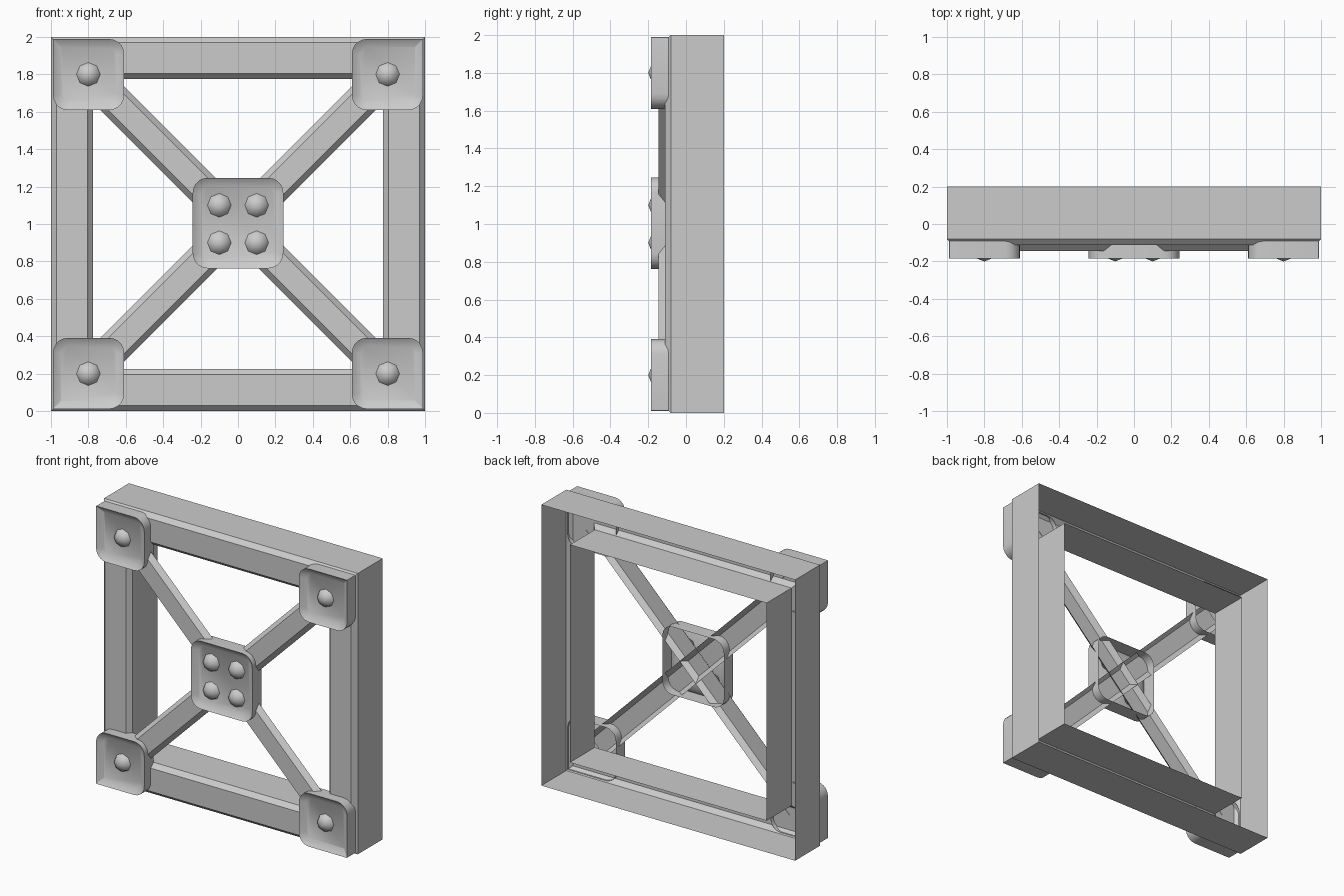
import bpy, bmesh, math
from mathutils import Vector

if "Cube" in bpy.data.objects:
    bpy.data.objects.remove(bpy.data.objects["Cube"])

grey = bpy.data.materials.new("plain grey")
grey.diffuse_color = (0.6, 0.6, 0.6, 1)
grey.use_nodes = True
grey.node_tree.nodes["Principled BSDF"].inputs["Base Color"].default_value = grey.diffuse_color


def make(name, bm, smooth=False):
    me = bpy.data.meshes.new(name)
    bm.to_mesh(me)
    bm.free()
    me.materials.append(grey)
    ob = bpy.data.objects.new(name, me)
    bpy.context.collection.objects.link(ob)
    if smooth:
        bpy.ops.object.select_all(action='DESELECT')
        ob.select_set(True)
        bpy.context.view_layer.objects.active = ob
        bpy.ops.object.shade_smooth_by_angle(angle=math.radians(50))
    return ob


def bridge(bm, a, b, closed=True):
    n = len(a)
    for i in range(n if closed else n - 1):
        j = (i + 1) % n
        bm.faces.new((a[i], a[j], b[j], b[i]))


# square frame: channel profile (half size, y), open at the back
bm = bmesh.new()
profile = [(1, 0.2), (1, -0.08), (0.97, -0.112), (0.805, -0.112), (0.775, -0.08), (0.775, 0.2)]
rings = [[bm.verts.new((sx * r, y, 1 + sz * r))
          for sx, sz in ((-1, -1), (1, -1), (1, 1), (-1, 1))] for r, y in profile]
for a, b in zip(rings, rings[1:]):
    bridge(bm, a, b)
# each face winds outward along the profile
bmesh.ops.recalc_face_normals(bm, faces=bm.faces)
front = max(bm.faces, key=lambda f: abs(f.normal.y))
if front.normal.y > 0:
    bmesh.ops.reverse_faces(bm, faces=bm.faces)
make("square_frame", bm)

# diagonal braces: shallow open channels crossing at the centre
for name, s in (("rising_brace", 1), ("falling_brace", -1)):
    bm = bmesh.new()
    across = Vector((-s, 0, 1)).normalized()
    ends = []
    for e in (-0.8, 0.8):
        mid = Vector((e, 0, 1 + s * e))
        ends.append([bm.verts.new(mid + across * w + Vector((0, y, 0)))
                     for w, y in ((-0.09, -0.11), (-0.06, -0.145), (0.06, -0.145), (0.09, -0.11))])
    bridge(bm, ends[0], ends[1], closed=False)
    bm.normal_update()
    if sum(f.normal.y for f in bm.faces) > 0:
        bmesh.ops.reverse_faces(bm, faces=bm.faces)
    make(name, bm)


def outline(half, radius, sharp=None):
    """Rounded square, counter-clockwise; the corner named by sharp stays square."""
    pts = []
    for k, (sx, sz) in enumerate(((1, 1), (-1, 1), (-1, -1), (1, -1))):
        r = 0.004 if (sx, sz) == sharp else radius
        for i in range(6):
            t = math.radians(90 * k + 18 * i)
            pts.append((sx * (half - r) + r * math.cos(t), sz * (half - r) + r * math.sin(t)))
    return pts


def pad(name, cx, cz, half, sharp=None):
    # dished pad: side wall, rim edge, sloped dish, floor; open at the back
    bm = bmesh.new()
    loops = []
    for h, r, y in ((half, 0.08, -0.08), (half, 0.08, -0.185), (half - 0.042, 0.045, -0.155)):
        loops.append([bm.verts.new((cx + x, y, cz + z)) for x, z in outline(h, r, sharp)])
    bridge(bm, loops[0], loops[1])
    bridge(bm, loops[1], loops[2])
    floor = bm.faces.new(loops[2])
    bmesh.ops.recalc_face_normals(bm, faces=bm.faces)
    if floor.normal.y > 0:
        bmesh.ops.reverse_faces(bm, faces=bm.faces)
    make(name, bm, True)


def stud(name, cx, cz):
    # domed stud, pole facing forward, buried half removed
    bm = bmesh.new()
    rings = [[bm.verts.new((cx + r * math.cos(math.pi * i / 4), y, cz + r * math.sin(math.pi * i / 4)))
              for i in range(8)] for r, y in ((0.069, -0.145), (0.05, -0.18))]
    tip = bm.verts.new((cx, -0.2, cz))
    bridge(bm, *rings)
    for i in range(8):
        bm.faces.new((rings[1][i], rings[1][(i + 1) % 8], tip))
    make(name, bm, True)


# corner pads, square at the outer corner, one stud each
for sx, h in ((-1, "left"), (1, "right")):
    for sz, v in ((-1, "lower"), (1, "upper")):
        pad(f"{v}_{h}_pad", sx * 0.799, 1 + sz * 0.799, 0.19, (sx, sz))
        stud(f"{v}_{h}_stud", sx * 0.8, 1 + sz * 0.8)
        stud(f"centre_{v}_{h}_stud", sx * 0.1, 1 + sz * 0.1)

# centre pad over the crossing
pad("centre_pad", 0, 1.005, 0.242)
